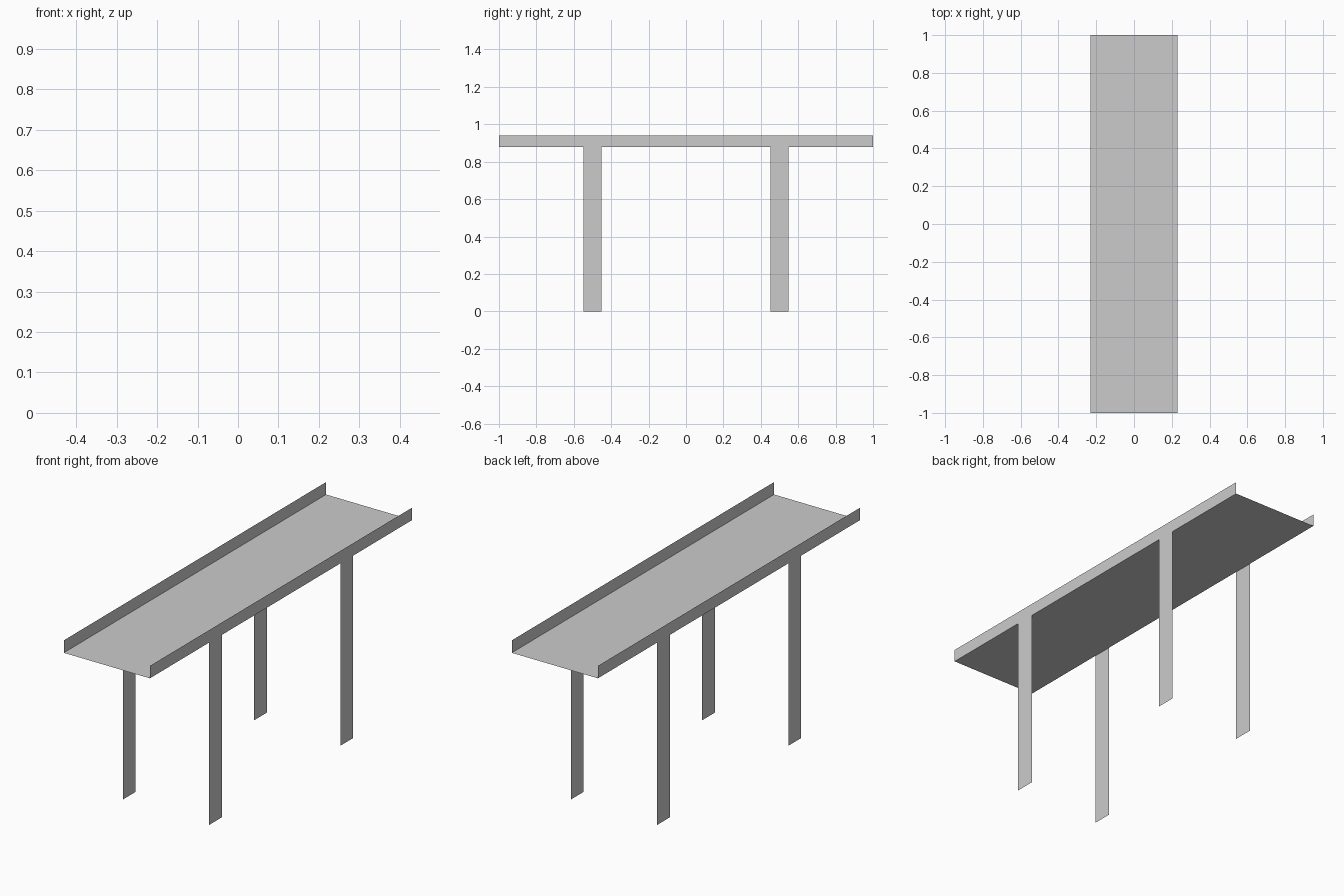
import bpy
from math import radians

if "Cube" in bpy.data.objects:
    bpy.data.objects.remove(bpy.data.objects["Cube"])

HALF_W = 0.23      # deck half width
DECK_Z = 0.88      # road surface height
RAIL_TOP = 0.94    # top of the side barriers


def sheet(name, loc, size, upright=False):
    """Single flat panel: size is (x, y), or (z, y) when standing upright."""
    bpy.ops.mesh.primitive_plane_add(size=1, location=loc)
    ob = bpy.context.object
    ob.name = name
    ob.scale = (size[0], size[1], 1)
    if upright:
        ob.rotation_euler.y = radians(90)
    bpy.ops.object.transform_apply(location=False, rotation=True, scale=True)
    return ob


# Road deck
sheet("road_deck", (0, 0, DECK_Z), (2 * HALF_W, 2))

# Side barriers and the flat pillars below them
for side, s in (("left", -1), ("right", 1)):
    x = s * HALF_W
    sheet(f"{side}_barrier", (x, 0, (DECK_Z + RAIL_TOP) / 2),
          (RAIL_TOP - DECK_Z, 2), upright=True)
    for end, y in (("front", -0.5), ("back", 0.5)):
        sheet(f"{end}_{side}_pillar", (x, y, DECK_Z / 2),
              (DECK_Z, 0.097), upright=True)

# Dashed centre line, ending at the back edge of the deck
dash = 2 / 12
for i in range(6):
    y = -1 + dash * (2 * i + 1.5)
    sheet(f"lane_dash_{i + 1}", (0, y, DECK_Z + 0.001), (0.004, dash))
